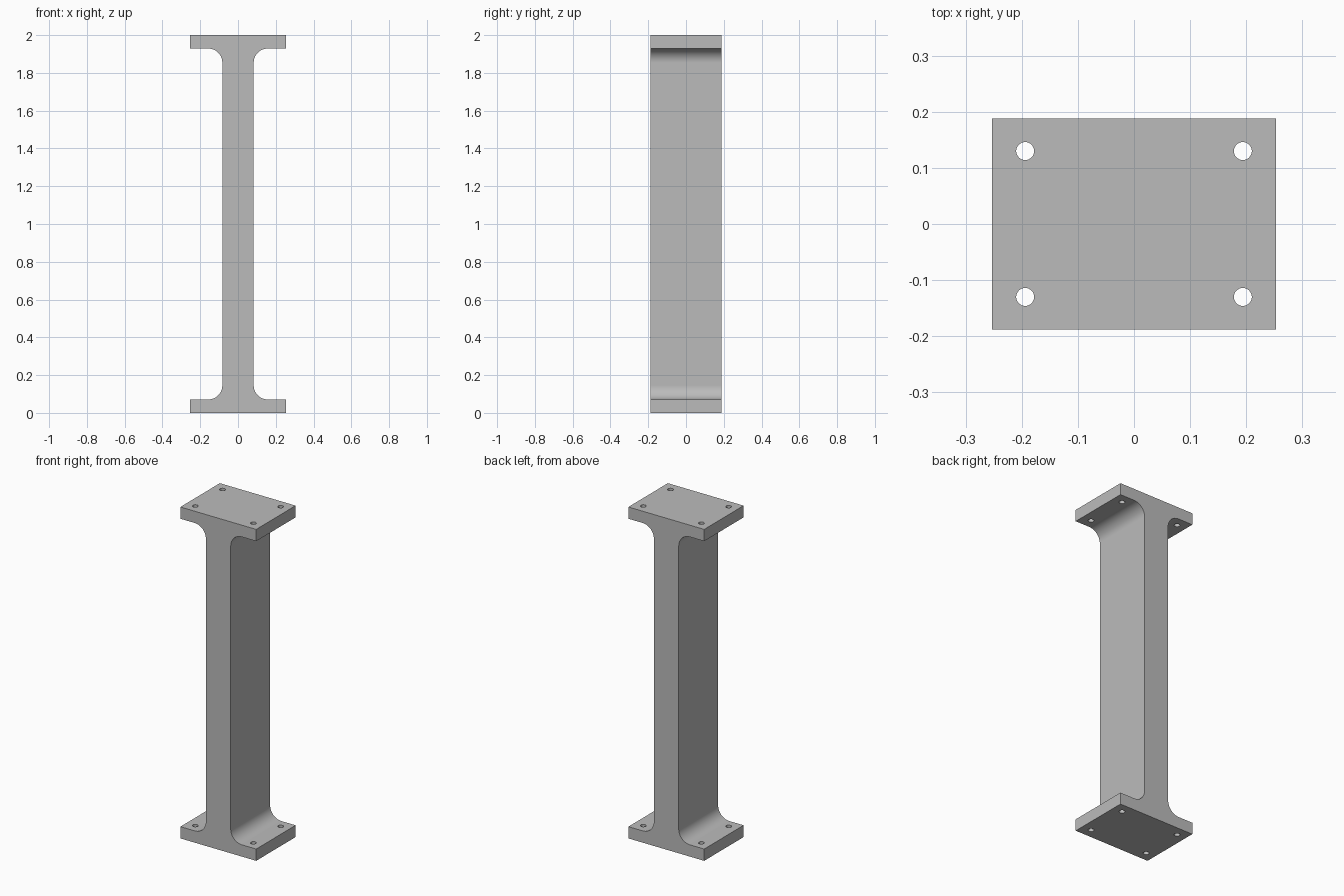
import bpy, bmesh
from math import sin, cos, pi, radians
from mathutils import Matrix, Vector

cube = bpy.data.objects.get("Cube")
if cube:
    bpy.data.objects.remove(cube, do_unlink=True)

HEIGHT, HALF_W, HALF_D = 2.0, 0.253, 0.188
FLANGE, HALF_WEB, FILLET = 0.071, 0.083, 0.075
HOLE_X, HOLE_Y, HOLE_R = 0.194, 0.13, 0.016
STEPS = 16

grey = bpy.data.materials.new("plain_grey")
grey.use_nodes = True
colour = (0.5, 0.5, 0.5, 1)
grey.diffuse_color = colour
grey.node_tree.nodes["Principled BSDF"].inputs["Base Color"].default_value = colour


def add_object(name, bm):
    mesh = bpy.data.meshes.new(name)
    bm.to_mesh(mesh)
    bm.free()
    mesh.materials.append(grey)
    obj = bpy.data.objects.new(name, mesh)
    bpy.context.collection.objects.link(obj)
    return obj


# I-shaped outline: one lower right quarter, mirrored up and then across
quarter = [(HALF_W, 0), (HALF_W, FLANGE)]
for i in range(STEPS + 1):
    a = pi / 2 * i / STEPS
    quarter.append((HALF_WEB + FILLET * (1 - sin(a)),
                    FLANGE + FILLET * (1 - cos(a))))
right = quarter + [(x, HEIGHT - z) for x, z in reversed(quarter)]
outline = right + [(-x, z) for x, z in reversed(right)]

# Column with both end plates, extruded front to back
bm = bmesh.new()
front = bm.faces.new([bm.verts.new((x, -HALF_D, z)) for x, z in outline])
back = bmesh.ops.extrude_face_region(bm, geom=[front])["geom"]
bmesh.ops.translate(bm, vec=Vector((0, 2 * HALF_D, 0)),
                    verts=[v for v in back if isinstance(v, bmesh.types.BMVert)])
bmesh.ops.recalc_face_normals(bm, faces=bm.faces)
column = add_object("flanged_column", bm)

# Bolt hole cutters run through both end plates
bm = bmesh.new()
for sx in (-1, 1):
    for sy in (-1, 1):
        bmesh.ops.create_cone(
            bm, cap_ends=True, segments=32, radius1=HOLE_R, radius2=HOLE_R,
            depth=HEIGHT + 0.2,
            matrix=Matrix.Translation((sx * HOLE_X, sy * HOLE_Y, HEIGHT / 2)))
cutter = add_object("bolt_hole_cutter", bm)
cutter.hide_render = True

bpy.ops.object.select_all(action='DESELECT')
column.select_set(True)
bpy.context.view_layer.objects.active = column
cut = column.modifiers.new("bolt_holes", 'BOOLEAN')
cut.operation = 'DIFFERENCE'
cut.solver = 'EXACT'
cut.object = cutter
bpy.ops.object.modifier_apply(modifier=cut.name)
bpy.data.objects.remove(cutter, do_unlink=True)

# Smooth fillets and holes, crisp plate edges, even flat faces
bpy.ops.object.shade_smooth_by_angle(angle=radians(30))
normals = column.modifiers.new("even_normals", 'WEIGHTED_NORMAL')
normals.keep_sharp = True
